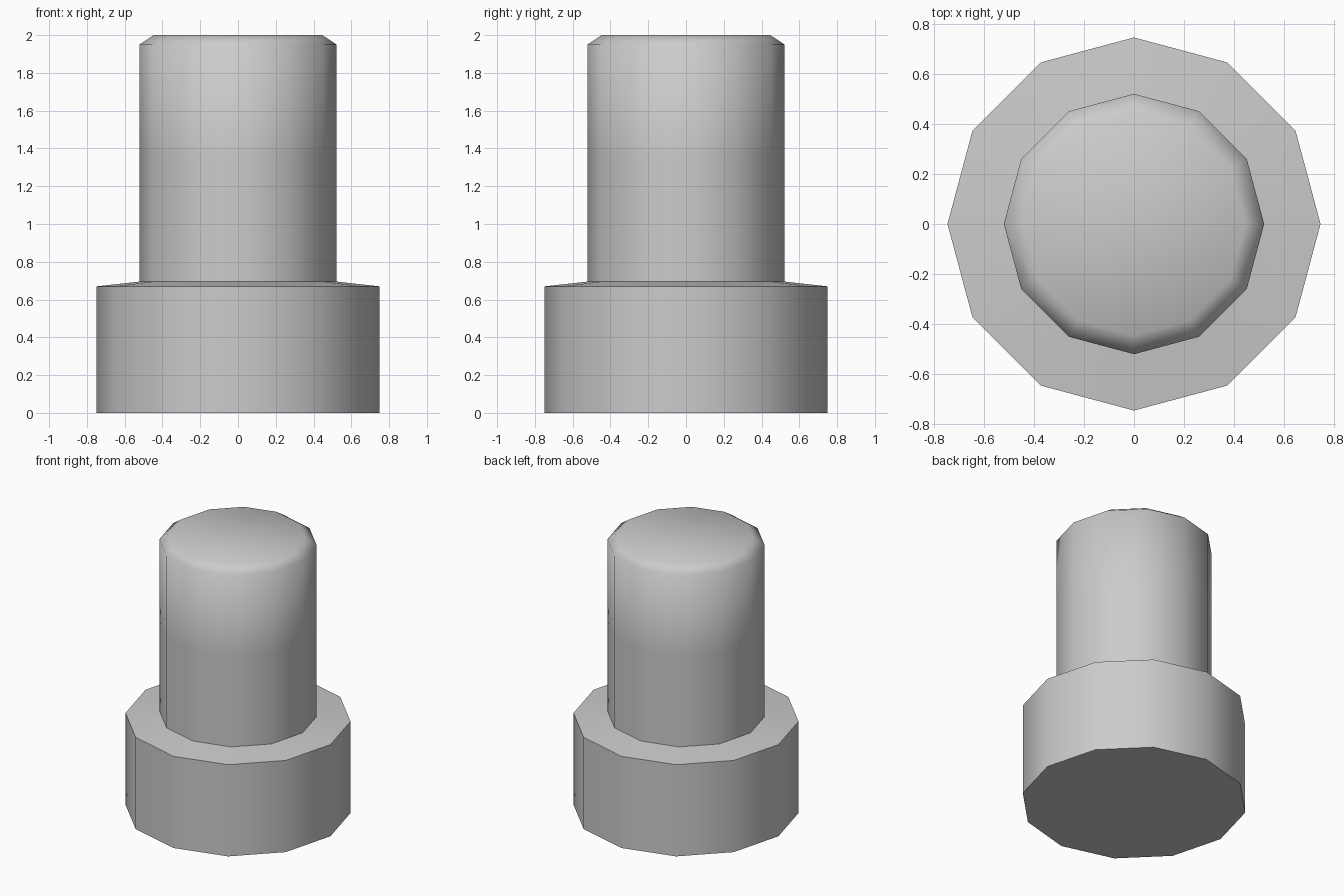
import bpy, bmesh, math

if "Cube" in bpy.data.objects:
    bpy.data.objects.remove(bpy.data.objects["Cube"])

SIDES = 12


def lathe(name, profile):
    """Revolve (radius, z) points around z and cap both ends."""
    bm = bmesh.new()
    rings = []
    for r, z in profile:
        rings.append([bm.verts.new((r * math.cos(2 * math.pi * i / SIDES),
                                    r * math.sin(2 * math.pi * i / SIDES), z))
                      for i in range(SIDES)])
    for low, high in zip(rings, rings[1:]):
        for i in range(SIDES):
            j = (i + 1) % SIDES
            bm.faces.new((low[i], low[j], high[j], high[i]))
    bm.faces.new(rings[0][::-1])
    bm.faces.new(rings[-1])
    mesh = bpy.data.meshes.new(name)
    bm.to_mesh(mesh)
    bm.free()
    obj = bpy.data.objects.new(name, mesh)
    bpy.context.collection.objects.link(obj)
    return obj


# Wide head, slightly sloped shoulder, shank with chamfered tip
bolt = lathe("stepped_peg", [(0.748, 0.0), (0.748, 0.67), (0.522, 0.695),
                             (0.522, 1.35), (0.522, 1.95), (0.446, 2.0)])

# Smooth round sides, crisp shoulder and base edges
bpy.context.view_layer.objects.active = bolt
bolt.select_set(True)
bpy.ops.object.shade_smooth_by_angle(angle=math.radians(60))
